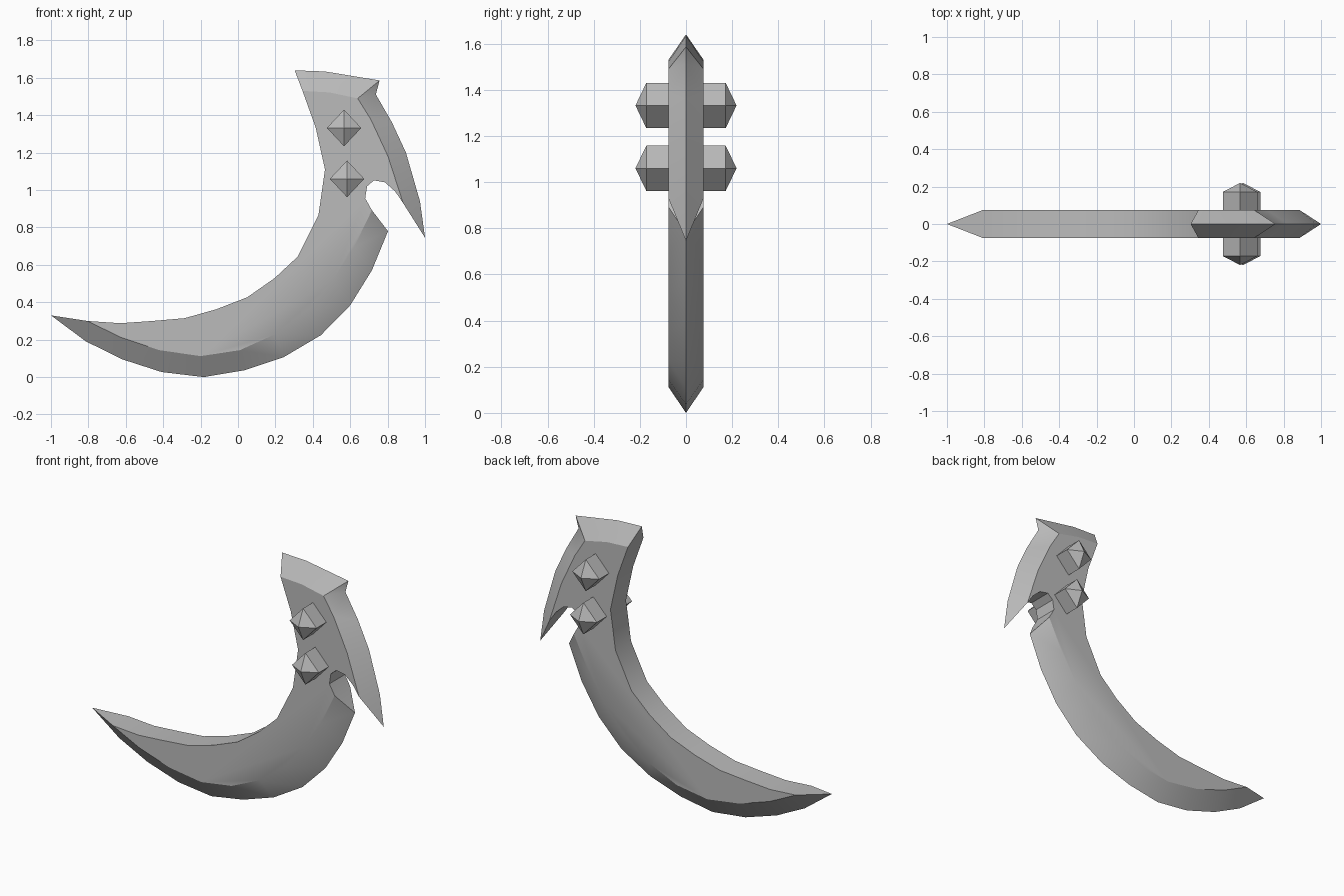
import bpy
import bmesh
from math import pi
from mathutils import Matrix

HALF = 0.076  # half thickness of the slab

if "Cube" in bpy.data.objects:
    bpy.data.objects.remove(bpy.data.objects["Cube"], do_unlink=True)

steel = bpy.data.materials.new("grey steel")
steel.use_nodes = True
COLOUR = (0.5, 0.5, 0.5, 1)
steel.diffuse_color = COLOUR
steel.node_tree.nodes["Principled BSDF"].inputs["Base Color"].default_value = COLOUR


def finish(bm, name):
    """Turn a bmesh into a named object with crisp edges."""
    bmesh.ops.recalc_face_normals(bm, faces=bm.faces)
    mesh = bpy.data.meshes.new(name)
    bm.to_mesh(mesh)
    bm.free()
    mesh.materials.append(steel)
    obj = bpy.data.objects.new(name, mesh)
    bpy.context.collection.objects.link(obj)
    bpy.ops.object.select_all(action="DESELECT")
    obj.select_set(True)
    bpy.context.view_layer.objects.active = obj
    bpy.ops.object.shade_smooth_by_angle(angle=pi / 6)
    return obj


# Outline stations: (x, z) on the flat side, then (x, z) on the sharp centre ridge
cutting_edge = [
    ((-.805, .3), (-1, .33)), ((-.805, .3), (-.815, .192)),
    ((-.63, .214), (-.622, .096)), ((-.42, .144), (-.408, .027)),
    ((-.2, .112), (-.183, 0)), ((.01, .144), (.036, .037)),
    ((.2, .23), (.245, .107)), ((.37, .358), (.443, .224)),
    ((.507, .518), (.6, .384)), ((.62, .694), (.716, .571)),
    ((.716, .892), (.802, .78)),
]
beak_and_crown = [
    ((.883, .93), (1, .745)), ((.883, .93), (.973, .94)),
    ((.802, 1.18), (.898, 1.2)), ((.71, 1.378), (.823, 1.362)),
    ((.64, 1.49), (.737, 1.511)), ((.64, 1.49), (.757, 1.586)),
    ((.49, 1.522), (.465, 1.634)), ((.345, 1.53), (.303, 1.64)),
]
# Blunt stretches have no ridge
notch = [(.68, .956), (.69, 1.02), (.727, 1.052), (.786, 1.041), (.84, .993)]
spine = [(.415, 1.335), (.465, 1.11), (.43, .865), (.32, .645), (.197, .53),
         (.05, .427), (-.115, .363), (-.285, .315), (-.457, .3), (-.63, .288)]

stations = (cutting_edge + [(p, None) for p in notch]
            + beak_and_crown + [(p, None) for p in spine])


def build_blade():
    bm = bmesh.new()
    cache = {}

    def vert(point, y):
        key = (point, y)
        if key not in cache:
            cache[key] = bm.verts.new((point[0], y, point[1]))
        return cache[key]

    def face(*verts):
        unique = list(dict.fromkeys(verts))
        if len(unique) > 2:
            bm.faces.new(unique)

    # Two flat sides
    for y in (-HALF, HALF):
        face(*[vert(flat, y) for flat, ridge in stations])

    for (a, ra), (b, rb) in zip(stations, stations[1:] + stations[:1]):
        if ra and rb:
            # Bevels from each side to the ridge
            for y in (-HALF, HALF):
                face(vert(a, y), vert(b, y), vert(rb, 0), vert(ra, 0))
        else:
            # Blunt wall, with a triangle where a ridge ends
            face(vert(a, -HALF), vert(b, -HALF), vert(b, HALF), vert(a, HALF))
            for p, r in ((a, ra), (b, rb)):
                if r:
                    face(vert(p, -HALF), vert(p, HALF), vert(r, 0))
    return finish(bm, "curved_blade")


def build_stud(name, x, z, side):
    """Diamond-section peg with a pyramid point, facing along y."""
    bm = bmesh.new()
    rx, rz = 0.092, 0.098
    corners = [(rx, 0), (0, rz), (-rx, 0), (0, -rz)]
    base, rim = [[bm.verts.new((x + dx, side * y, z + dz)) for dx, dz in corners]
                 for y in (HALF - 0.02, 0.172)]
    point = bm.verts.new((x, side * 0.219, z))
    bm.faces.new(base)
    for i in range(4):
        j = (i + 1) % 4
        bm.faces.new((base[i], base[j], rim[j], rim[i]))
        bm.faces.new((rim[i], rim[j], point))
    return finish(bm, name)


build_blade()
for side, label in ((-1, "front"), (1, "back")):
    build_stud(label + "_upper_stud", 0.567, 1.332, side)
    build_stud(label + "_lower_stud", 0.583, 1.06, side)
